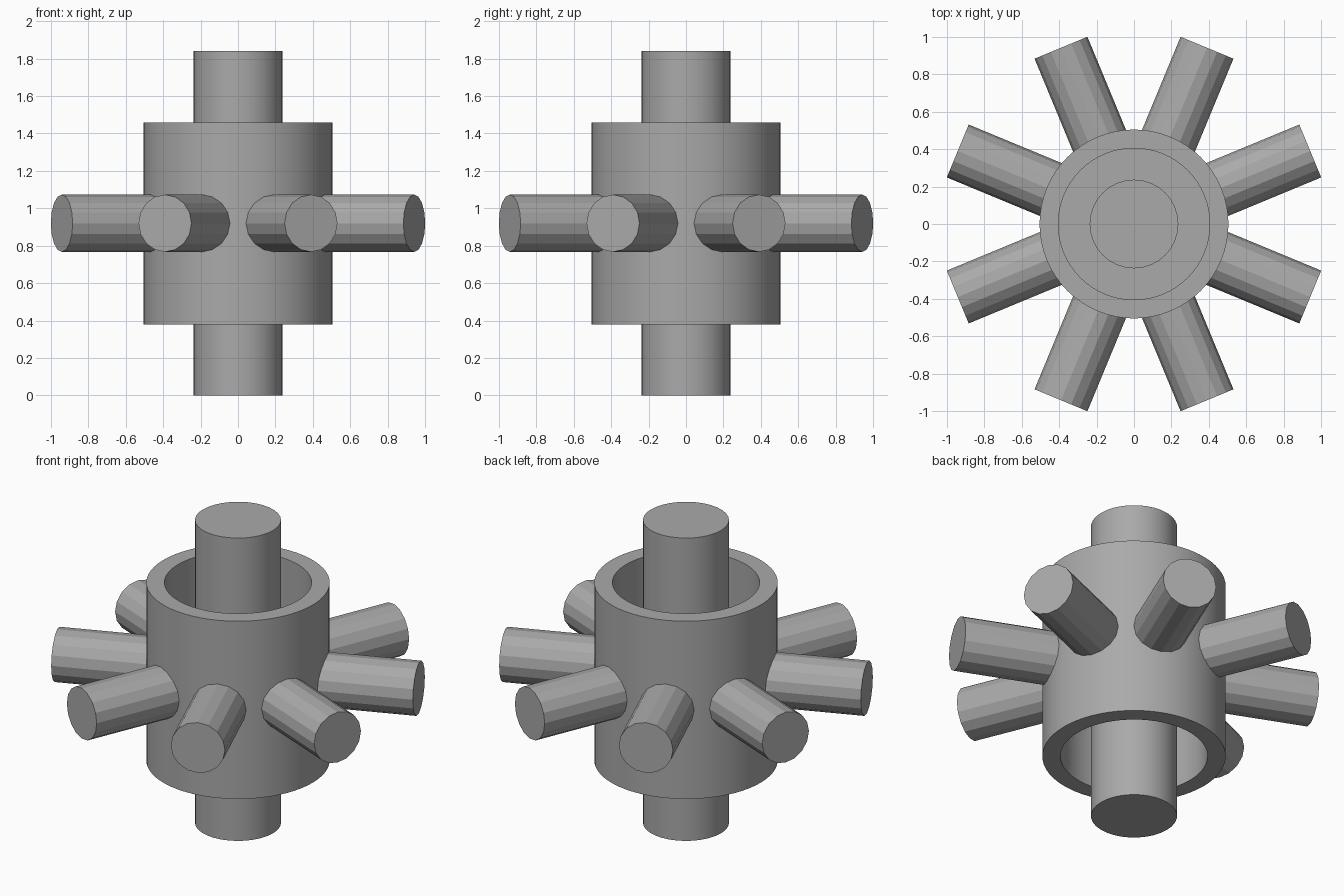
import bpy, bmesh, math
from mathutils import Matrix

if "Cube" in bpy.data.objects:
    bpy.data.objects.remove(bpy.data.objects["Cube"], do_unlink=True)

MID = 0.92          # height of the hub centre

# One plain grey for every part
grey = bpy.data.materials.new("plain grey")
grey.use_nodes = True
grey.diffuse_color = (0.4, 0.4, 0.4, 1)
grey.node_tree.nodes["Principled BSDF"].inputs["Base Color"].default_value = (0.4, 0.4, 0.4, 1)


def finish(name, bm, angle):
    """Turn a bmesh into a named grey object with sharp rims."""
    bmesh.ops.recalc_face_normals(bm, faces=bm.faces)
    mesh = bpy.data.meshes.new(name)
    bm.to_mesh(mesh)
    bm.free()
    mesh.materials.append(grey)
    obj = bpy.data.objects.new(name, mesh)
    bpy.context.collection.objects.link(obj)
    bpy.ops.object.select_all(action='DESELECT')
    obj.select_set(True)
    bpy.context.view_layer.objects.active = obj
    bpy.ops.object.shade_smooth_by_angle(angle=math.radians(angle))
    return obj


def cylinder(name, radius, length, sides, matrix, angle):
    bm = bmesh.new()
    bmesh.ops.create_cone(bm, cap_ends=True, segments=sides, radius1=radius,
                          radius2=radius, depth=length, matrix=matrix)
    return finish(name, bm, angle)


# Hub: an H-shaped half section (outer wall, rims, recessed web) spun round z
outer, inner, core = 0.505, 0.405, 0.2
half, web = 0.54, 0.16
profile = [(core, -web), (inner, -web), (inner, -half), (outer, -half),
           (outer, half), (inner, half), (inner, web), (core, web)]
bm = bmesh.new()
points = [bm.verts.new((r, 0, MID + z)) for r, z in profile]
edges = [bm.edges.new((a, b)) for a, b in zip(points, points[1:] + points[:1])]
bmesh.ops.spin(bm, geom=points + edges, axis=(0, 0, 1), cent=(0, 0, 0),
               steps=64, angle=math.tau)
bmesh.ops.remove_doubles(bm, verts=bm.verts, dist=0.0001)
finish("hub", bm, 30)

# Axle through the hub
cylinder("axle", 0.237, 2 * MID, 32, Matrix.Translation((0, 0, MID)), 30)

# Eight horizontal spokes, each running from inside the hub wall outwards
start, end = 0.42, 1.02
for i in range(8):
    turn = Matrix.Rotation(math.radians(22.5 + 45 * i), 4, 'Z')
    lay = Matrix.Rotation(math.radians(90), 4, 'Y')
    place = Matrix.Translation(((start + end) / 2, 0, 0))
    cylinder("spoke_%d" % (i + 1), 0.153, end - start, 16,
             Matrix.Translation((0, 0, MID)) @ turn @ place @ lay, 10)
